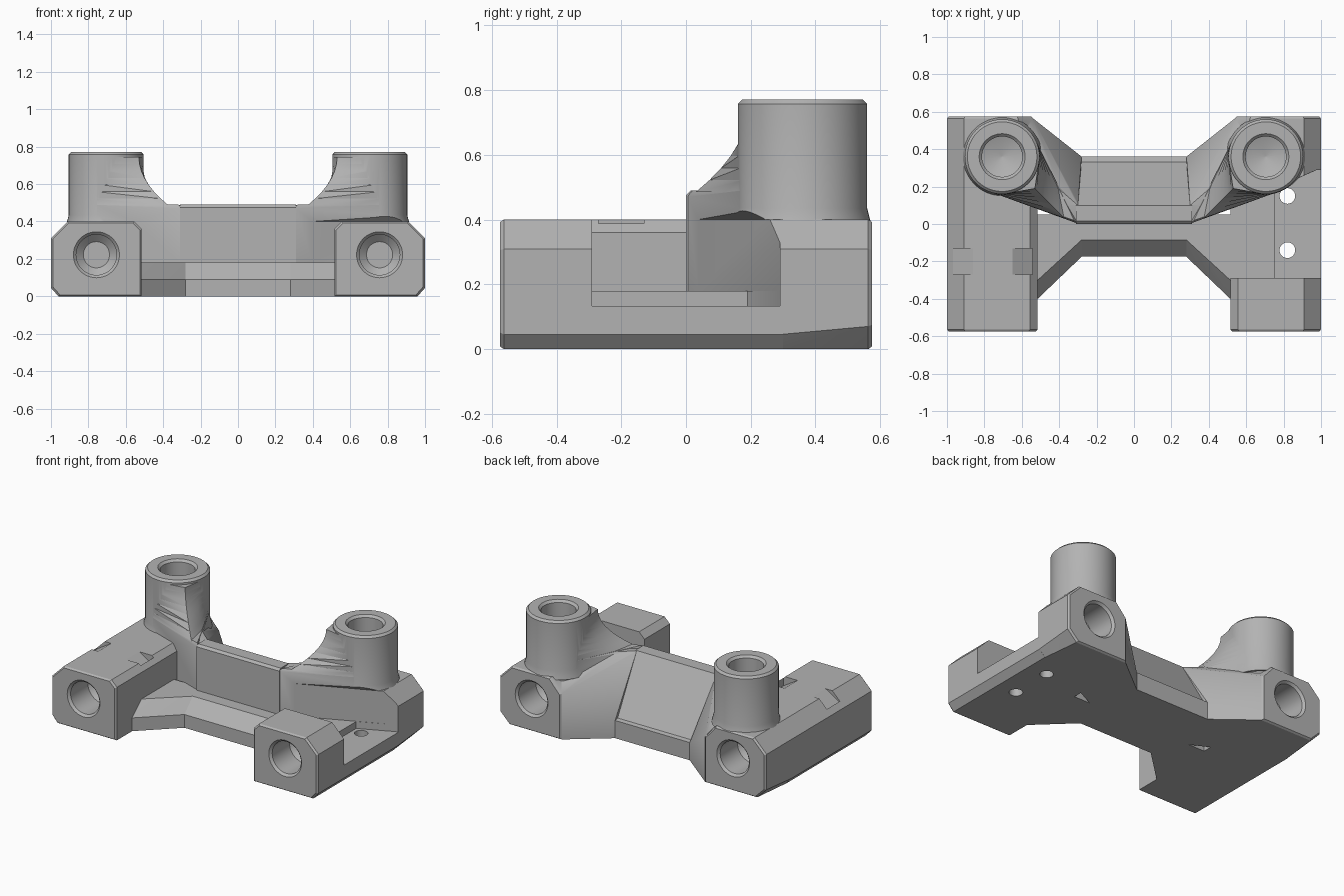
import bpy, bmesh, math
from mathutils import Vector

cube = bpy.data.objects.get("Cube")
if cube:
    bpy.data.objects.remove(cube, do_unlink=True)

grey = bpy.data.materials.new("plain grey")
grey.use_nodes = True
grey.diffuse_color = (0.45, 0.45, 0.45, 1)
grey.node_tree.nodes["Principled BSDF"].inputs["Base Color"].default_value = (0.45, 0.45, 0.45, 1)


def hull(name, points, side=1):
    """Convex solid around the points, mirrored in x when side is -1."""
    bm = bmesh.new()
    verts = [bm.verts.new((p[0] * side, p[1], p[2])) for p in points]
    res = bmesh.ops.convex_hull(bm, input=verts)
    junk = {v for v in res["geom_interior"] + res["geom_unused"]
            if isinstance(v, bmesh.types.BMVert)}
    bmesh.ops.delete(bm, geom=list(junk), context='VERTS')
    bmesh.ops.dissolve_limit(bm, angle_limit=0.002, verts=bm.verts[:], edges=bm.edges[:])
    bmesh.ops.recalc_face_normals(bm, faces=bm.faces[:])
    mesh = bpy.data.meshes.new(name)
    bm.to_mesh(mesh)
    bm.free()
    obj = bpy.data.objects.new(name, mesh)
    bpy.context.collection.objects.link(obj)
    mesh.materials.append(grey)
    return obj


def ring(center, axis, r, along, n=48):
    """Circle of points around an axis, shifted along it."""
    axis = Vector(axis)
    u = axis.orthogonal().normalized()
    v = axis.cross(u)
    c = Vector(center) + axis * along
    return [c + r * (u * math.cos(a) + v * math.sin(a))
            for a in (2 * math.pi * i / n for i in range(n))]


def prism(plan, z0, z1):
    return [(x, y, z) for x, y in plan for z in (z0, z1)]


def section(profile, y, scale=1):
    """Block cross-section at y, shrunk about its middle."""
    return [(0.757 + (x - 0.757) * scale, y, 0.2 + (z - 0.2) * scale) for x, z in profile]


solids, cutters = [], []
FRONT = [(.515, 0), (.96, 0), (1, .045), (1, .31), (.91, .4), (.555, .4), (.515, .36)]
BACK = [(.54, 0), (.93, 0), (1, .07), (1, .31), (.91, .4), (.62, .4), (.54, .31)]
TOWER = (.705, .36, 0)
UP = (0, 0, 1)

# Central wall with a sloped back, and the low plate under it
wall = [(0, 0), (0, .475), (.015, .49), (.1, .49), (.335, .12), (.335, 0)]
solids.append(hull("bridge_wall", [(x, y, z) for x in (-.31, .31) for y, z in wall]))
solids.append(hull("bridge_plate", [
    (x, y, z) for x in (-.285, .285)
    for y, z in ((-.175, 0), (-.175, .09), (-.085, .18), (.1, .18), (.36, .12), (.36, 0))
    if (y, z) != (.1, .18)] + [(x, .05, .18) for x in (-.285, .285)]))

for s in (-1, 1):
    # Long side blocks
    solids.append(hull("side_block", section(FRONT, -.575, .96) + section(FRONT, -.563)
                       + section(FRONT, .3), s))
    solids.append(hull("back_block", section(FRONT, .29) + section(BACK, .35)
                       + section(BACK, .563) + section(BACK, .575, .96), s))

    # Flared front corners of the plate
    low = [(.28, -.175), (.515, -.4), (.6, -.4), (.6, .05), (.28, .05)]
    high = [(.28, -.085), (.515, -.3), (.6, -.3), (.6, .05), (.28, .05)]
    solids.append(hull("front_corner", prism(low, 0, .09) + prism(high, .1, .18), s))

    # Back corners joining wall, block and tower
    solids.append(hull("back_corner", [
        (.3, .005, 0), (.3, .005, .47), (.3, .1, .488), (.3, .335, .12), (.28, .36, 0),
        (.28, .36, .12), (.54, .565, 0), (.54, .565, .31), (.7, .36, 0),
        (.65, .4, .488), (.6, .12, .488), (.7, .2, 0)], s))

    # Tower with a flared foot and a chamfered rim
    solids.append(hull("tower", ring(TOWER, UP, .2, .1) + ring(TOWER, UP, .2, .758)
                       + ring(TOWER, UP, .186, .772), s))
    solids.append(hull("tower_foot", ring(TOWER, UP, .214, .38) + ring(TOWER, UP, .2, .435), s))

    # Buttress sweeping from the wall up to the tower
    solids.append(hull("buttress_base", ring(TOWER, UP, .199, .1) + ring(TOWER, UP, .199, .49)
                       + [(.3, .002, .1), (.3, .002, .47), (.32, .02, .49)], s))
    levels = 7
    slices = []
    for i in range(levels + 1):
        t = i / levels
        k = (1 - t) ** 2
        z = .485 + .26 * t
        tips = [(.53 - .16 * k, .19 - .16 * k, z), (.52 - .12 * k, .3 - .12 * k, z)]
        slices.append(ring(TOWER, UP, .199, z) + tips)
    for a, b in zip(slices, slices[1:]):
        solids.append(hull("buttress", a + b, s))

    # Blind bores: two along y in each block, one down each tower
    for c, axis, tip in (((.757, -.575, .222), (0, 1, 0), .07),
                         ((.757, .575, .222), (0, -1, 0), .07),
                         ((.705, .36, .772), (0, 0, -1), .005)):
        cutters.append(hull("bore", ring(c, axis, .108, -.05) + ring(c, axis, .108, .2)
                            + ring(c, axis, tip, .235), s))
        cutters.append(hull("bore_rim", ring(c, axis, .133, -.01) + ring(c, axis, .105, .018), s))

# Curved strap slots in the right block
for d in (-1, 1):
    arc = [(.105, .4), (.15, .385), (.185, .362), (.212, .335), (.212, .5), (.105, .5)]
    cutters.append(hull("strap_slot", [(-.755 + d * x, y, z) for x, z in arc for y in (-.27, -.13)]))

# Open pocket with an overhanging roof in the left block
pocket = [(.3, -.005), (.98, .29), (1.1, .29), (1.1, -.29), (.3, -.29)]
cutters.append(hull("pocket", prism(pocket, .18, .4)
                    + [(x + .06, y - .13, .54) for x, y in pocket[:3]]
                    + [(x, y, .54) for x, y in pocket[3:]]))
cutters.append(hull("pocket_step", prism([(.755, -.29), (1.1, -.29), (1.1, .29), (.98, .29),
                                          (.755, .19)], .133, .3)))
for y in (-.14, .15):
    cutters.append(hull("screw_hole", ring((.82, y, 0), UP, .042, -.1, 24)
                        + ring((.82, y, 0), UP, .042, .3, 24)))

# Fuse the solids and cut the openings
body = solids[0]
body.name = "bracket_body"
bpy.context.view_layer.objects.active = body
for parts, mode in ((solids[1:], 'UNION'), (cutters, 'DIFFERENCE')):
    for part in parts:
        part.hide_render = True
        mod = body.modifiers.new(mode.title(), 'BOOLEAN')
        mod.operation = mode
        mod.solver = 'EXACT'
        mod.object = part
        bpy.ops.object.modifier_apply(modifier=mod.name)
        bpy.data.objects.remove(part, do_unlink=True)

# Tidy the mesh and shade it
bm = bmesh.new()
bm.from_mesh(body.data)
bmesh.ops.remove_doubles(bm, verts=bm.verts[:], dist=0.0003)
bmesh.ops.dissolve_limit(bm, angle_limit=0.01, verts=bm.verts[:], edges=bm.edges[:])
for f in bm.faces:
    f.material_index = 0
bm.to_mesh(body.data)
bm.free()
body.data.materials.clear()
body.data.materials.append(grey)
bpy.ops.object.select_all(action='DESELECT')
body.select_set(True)
bpy.ops.object.shade_smooth_by_angle(angle=math.radians(30))
